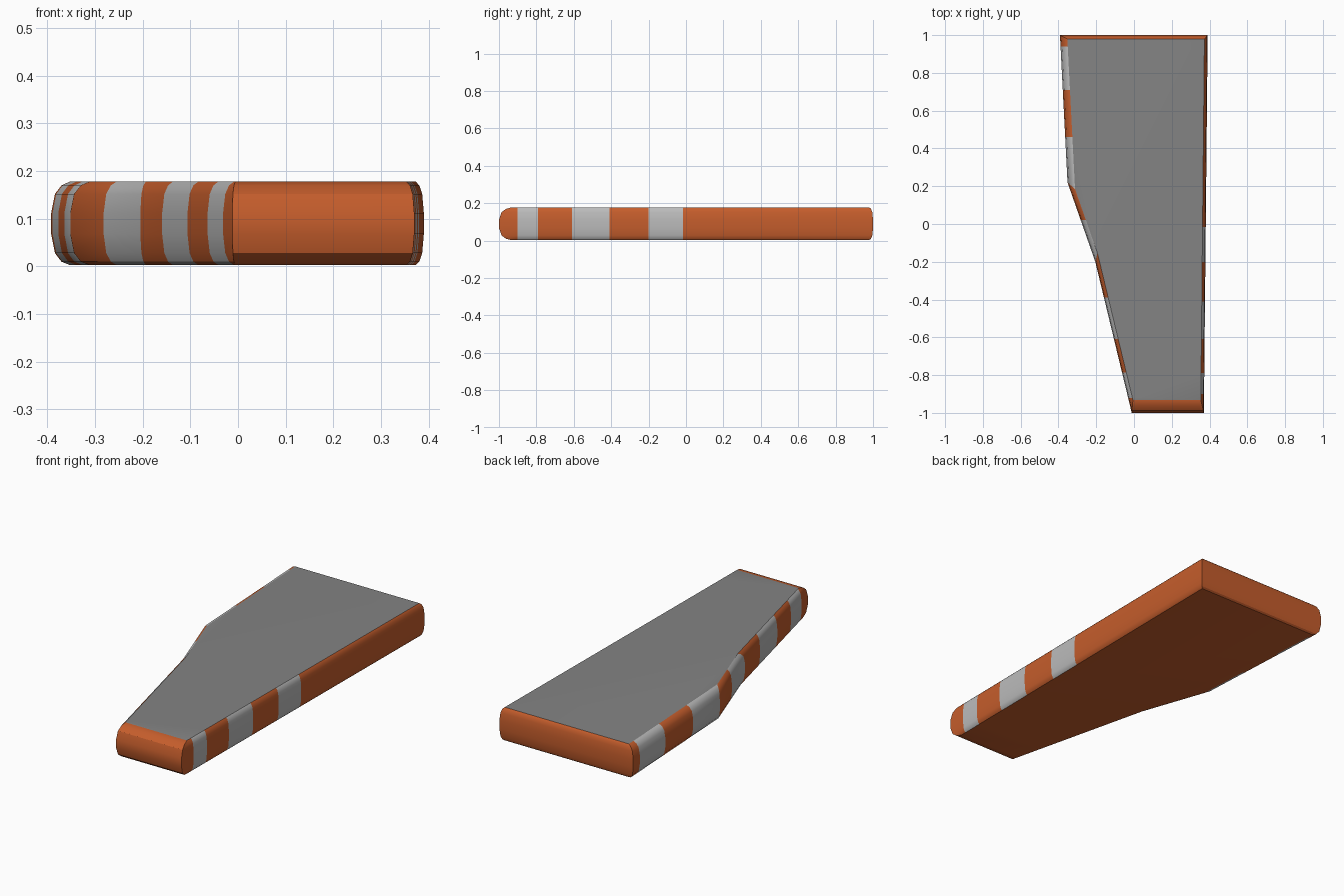
import bpy, bmesh, math
from mathutils import Vector
from mathutils.geometry import intersect_line_line_2d, intersect_line_line

if "Cube" in bpy.data.objects:
    bpy.data.objects.remove(bpy.data.objects["Cube"])


def material(name, rgb):
    m = bpy.data.materials.new(name)
    m.diffuse_color = (*rgb, 1)
    m.use_nodes = True
    m.node_tree.nodes["Principled BSDF"].inputs["Base Color"].default_value = m.diffuse_color
    return m


# Plan outline, counter-clockwise. Each edge: start corner, edge inset at the top,
# and the y positions where the stripe colour changes along it (starts orange unless flagged)
EDGES = [
    ((-0.012, -1.0), 0.068, [], 0),                                      # front
    ((0.37, -1.0), 0.017, [-0.9, -0.79, -0.61, -0.41, -0.2, -0.015], 0),  # right
    ((0.39, 1.0), 0.02, [], 0),                                          # back
    ((-0.392, 1.0), 0.038, [0.94, 0.71, 0.46], 0),                       # left rear
    ((-0.352, 0.22), 0.026, [0.02], 0),                                  # left middle
    ((-0.205, -0.2), 0.022, [-0.39, -0.61, -0.785, -0.92], 0),           # left front
]
# Rounded edge section: fraction of inset, height
SECTION = [(1, 0.003), (0.55, 0.010), (0.2, 0.028), (0, 0.068),
           (0, 0.112), (0.2, 0.152), (0.55, 0.170), (1, 0.178)]
N = len(EDGES)


def inset_corners(f):
    lines = []
    for i in range(N):
        a, b = Vector(EDGES[i][0]), Vector(EDGES[(i + 1) % N][0])
        d = (b - a).normalized()
        off = Vector((-d.y, d.x)) * EDGES[i][1] * f
        lines.append((a + off, d))
    out = []
    for i in range(N):
        (p, d), (q, e) = lines[i - 1], lines[i]
        t = (q - p).cross(e) / d.cross(e)
        out.append(p + d * t)
    return out


def ring(f):
    """Corners plus stripe boundaries of the outline, inset by f."""
    c, pts = inset_corners(f), []
    for i, (_, _, cuts, _) in enumerate(EDGES):
        a, b = c[i], c[(i + 1) % N]
        pts.append(a)
        for y in cuts:
            t = min(0.999, max(0.001, (y - a.y) / (b.y - a.y)))
            pts.append(a.lerp(b, t))
    return pts


# Alternating orange / light grey along each edge
colours = []
for _, _, cuts, first in EDGES:
    colours += [(first + k) % 2 for k in range(len(cuts) + 1)]

# Striped slab with rounded rim
bm = bmesh.new()
loops = [[bm.verts.new((p.x, p.y, z)) for p in ring(f)] for f, z in SECTION]
n = len(colours)
for lo, hi in zip(loops, loops[1:]):
    for j in range(n):
        k = (j + 1) % n
        bm.faces.new((lo[j], lo[k], hi[k], hi[j])).material_index = colours[j]
bm.faces.new(loops[-1]).material_index = 2     # grey top surface
bm.faces.new(loops[0][::-1]).material_index = 0  # underside
bmesh.ops.recalc_face_normals(bm, faces=bm.faces)

mesh = bpy.data.meshes.new("striped_platform")
bm.to_mesh(mesh)
bm.free()
mesh.materials.append(material("orange", (0.56, 0.11, 0.025)))
mesh.materials.append(material("light_grey", (0.5, 0.5, 0.5)))
mesh.materials.append(material("grey", (0.23, 0.23, 0.23)))
obj = bpy.data.objects.new("striped_platform", mesh)
bpy.context.collection.objects.link(obj)
bpy.context.view_layer.objects.active = obj
obj.select_set(True)
bpy.ops.object.shade_smooth_by_angle(angle=math.radians(30))
